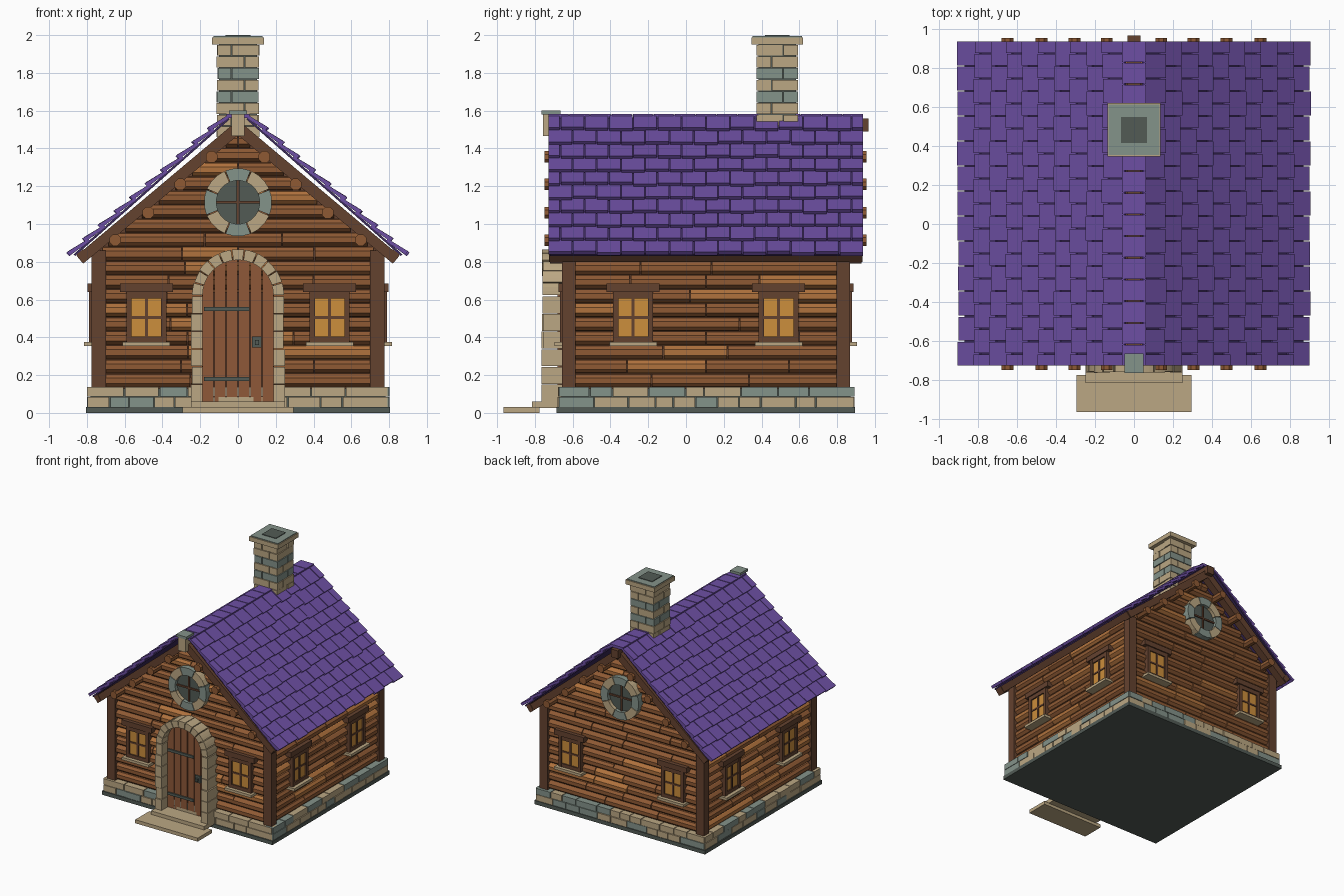
import bpy, bmesh, math, random
from mathutils import Matrix, Vector

if "Cube" in bpy.data.objects:
    bpy.data.objects.remove(bpy.data.objects["Cube"])

random.seed(4)
NAMES = ["roof_purple", "deep_purple", "log_brown", "log_light", "dark_timber",
         "door_wood", "sandstone", "grey_stone", "slate", "amber_glass"]
HEX = ["6D4FA3", "3B2A5C", "8F5A34", "B0723D", "64422F",
       "8E5838", "BBA783", "84938A", "525B55", "CC8E3C"]
PURPLE, DEEP, LOG, LIGHT, TIMBER, DOOR, SAND, GREY, SLATE, AMBER = range(10)
MATS = []
for name, h in zip(NAMES, HEX):
    m = bpy.data.materials.new(name)
    rgb = [int(h[i:i + 2], 16) / 255 for i in (0, 2, 4)]
    m.diffuse_color = [((c + 0.055) / 1.055) ** 2.4 for c in rgb] + [1]
    m.use_nodes = True
    m.node_tree.nodes["Principled BSDF"].inputs["Base Color"].default_value = m.diffuse_color
    MATS.append(m)


class Part:
    """Collects prisms and boxes, then becomes one named object."""
    def __init__(self, name):
        self.name, self.bm = name, bmesh.new()

    def prism(self, ring_a, ring_b, mat, mtx=Matrix()):
        a = [self.bm.verts.new(mtx @ Vector(p)) for p in ring_a]
        b = [self.bm.verts.new(mtx @ Vector(p)) for p in ring_b]
        n = len(a)
        faces = [a[::-1], b] + [[a[i], a[(i + 1) % n], b[(i + 1) % n], b[i]] for i in range(n)]
        for f in faces:
            self.bm.faces.new(f).material_index = mat

    def box(self, x0, x1, y0, y1, z0, z1, mat, mtx=Matrix()):
        ring = [(x0, y0), (x1, y0), (x1, y1), (x0, y1)]
        self.prism([(x, y, z0) for x, y in ring], [(x, y, z1) for x, y in ring], mat, mtx)

    def slab(self, pts, y0, y1, mat, mtx=Matrix()):
        """Outline in x, z pushed along y."""
        self.prism([(x, y0, z) for x, z in pts], [(x, y1, z) for x, z in pts], mat, mtx)

    def sector(self, cz, r0, r1, a0, a1, y0, y1, mat, mtx):
        arc = [a0 + (a1 - a0) * i / 3 for i in range(4)]
        pts = [(r1 * math.cos(a), cz + r1 * math.sin(a)) for a in arc]
        pts += [(r0 * math.cos(a), cz + r0 * math.sin(a)) for a in arc[::-1]]
        self.slab(pts, y0, y1, mat, mtx)

    def done(self):
        bmesh.ops.recalc_face_normals(self.bm, faces=self.bm.faces)
        me = bpy.data.meshes.new(self.name)
        self.bm.to_mesh(me)
        self.bm.free()
        for m in MATS:
            me.materials.append(m)
        bpy.context.collection.objects.link(bpy.data.objects.new(self.name, me))


def splits(a, b, lo, hi):
    """Cut a span into pieces of random length."""
    cuts = [a]
    while b - cuts[-1] > hi * 1.3:
        cuts.append(cuts[-1] + random.uniform(lo, hi))
    return list(zip(cuts, cuts[1:] + [b]))


def wall(x, y, deg):
    return Matrix.Translation((x, y, 0)) @ Matrix.Rotation(math.radians(deg), 4, 'Z')


# Wall frames: local x runs along the wall, local -y points outward
CY = 0.105
FRONT, BACK = wall(0, -0.61, 0), wall(0, 0.82, 180)
RIGHT, LEFT = wall(0.73, CY, 90), wall(-0.73, CY, -90)

# Foundation: slab and two courses of stones
p = Part("foundation")
p.box(-0.805, 0.805, -0.685, 0.895, 0, 0.032, SLATE)
p.box(-0.78, 0.78, -0.66, 0.87, 0.032, 0.13, SLATE)
for mtx, half, d in ((FRONT, 0.795, 0.065), (BACK, 0.795, 0.065),
                     (RIGHT, 0.78, 0.065), (LEFT, 0.78, 0.065)):
    for z0, z1 in ((0.032, 0.083), (0.087, 0.137)):
        for a, b in splits(-half, half, 0.09, 0.2):
            c = GREY if random.random() < 0.36 else SAND
            p.box(a + 0.003, b - 0.003, -d - random.uniform(0, 0.006), 0, z0, z1, c, mtx)
p.done()

# Inner wall core with gables
p = Part("wall_core")
p.slab([(-0.73, 0.1), (0.73, 0.1), (0.73, 0.9), (0, 1.51), (-0.73, 0.9)], -0.61, 0.82, TIMBER)
p.done()

# Stacked logs, shortened under the roof slope
p = Part("log_walls")
PITCH = 0.0745
for mtx, half, rows in ((FRONT, 0.72, 18), (BACK, 0.72, 18), (RIGHT, 0.70, 10), (LEFT, 0.70, 10)):
    for r in range(rows):
        z0 = 0.136 + r * PITCH
        z1 = z0 + PITCH - 0.003
        h = min(half, (1.53 - z1) / 0.84)
        if h < 0.03:
            continue
        pieces = splits(-h, 0, 0.25, 0.5) + splits(0, h, 0.25, 0.5) if r % 2 else splits(-h, h, 0.3, 0.65)
        for a, b in pieces:
            d = random.uniform(0.029, 0.036)
            prof = [(0, z0), (-0.014, z0 + 0.003), (-d, z0 + 0.02),
                    (-d, z1 - 0.022), (-0.014, z1 - 0.003), (0, z1)]
            p.prism([(a + 0.003, y, z) for y, z in prof], [(b - 0.003, y, z) for y, z in prof],
                    LIGHT if random.random() < 0.2 else LOG, mtx)
p.done()

# Corner posts
p = Part("corner_posts")
for s in (-1, 1):
    for y0, y1 in ((-0.657, -0.585), (0.797, 0.867)):
        p.box(min(s * 0.70, s * 0.775), max(s * 0.70, s * 0.775), y0, y1, 0.137, 0.86, TIMBER)
p.done()

# Windows: frame, panes, lintel, sill
p = Part("windows")
for mtx, u in ((FRONT, 0.485), (BACK, 0.485), (RIGHT, 0.385), (LEFT, 0.385)):
    for s in (-1, 1):
        m = mtx @ Matrix.Translation((s * u, 0, 0))
        p.box(-0.085, 0.085, -0.045, 0, 0.39, 0.62, AMBER, m)
        for q in (-1, 1):
            p.box(q * 0.092 - 0.014, q * 0.092 + 0.014, -0.058, 0, 0.375, 0.64, TIMBER, m)
        for z0, z1 in ((0.375, 0.405), (0.605, 0.64)):
            p.box(-0.08, 0.08, -0.056, 0, z0, z1, TIMBER, m)
        p.box(-0.008, 0.008, -0.052, 0, 0.4, 0.61, TIMBER, m)
        p.box(-0.08, 0.08, -0.051, 0, 0.498, 0.512, TIMBER, m)
        p.box(-0.14, 0.14, -0.066, 0, 0.64, 0.685, TIMBER, m)
        p.box(-0.126, 0.126, -0.086, 0, 0.354, 0.376, SAND, m)
p.done()

# Round gable windows with stone rings
p = Part("round_windows")
for mtx in (FRONT, BACK):
    for i in range(8):
        a = (i - 0.5) * math.pi / 4
        p.sector(1.115, 0.115, 0.18, a + 0.015, a + math.pi / 4 - 0.015, -0.075, 0,
                 SAND if i % 2 else GREY, mtx)
    disc = [(0.12 * math.cos(i * math.pi / 12), 1.115 + 0.12 * math.sin(i * math.pi / 12)) for i in range(24)]
    p.slab(disc, -0.045, 0, SLATE, mtx)
    p.box(-0.007, 0.007, -0.055, 0, 1.0, 1.23, TIMBER, mtx)
    p.box(-0.115, 0.115, -0.054, 0, 1.108, 1.122, TIMBER, mtx)
p.done()

# Door planks, hinges and handle
p = Part("door")
W = 0.38 / 6
p.box(-0.19, 0.19, -0.06, 0, 0.05, 0.64, TIMBER, FRONT)
for i in range(6):
    a, b = -0.19 + i * W + 0.003, -0.19 + (i + 1) * W - 0.003
    top = [(x, 0.62 + math.sqrt(0.195 ** 2 - x * x)) for x in (b, (a + b) / 2, a)]
    p.slab([(a, 0.055), (b, 0.055)] + top, -0.07, 0, DOOR, FRONT)
for z in (0.18, 0.55):
    p.box(-0.18, 0.06, -0.08, -0.06, z - 0.011, z + 0.011, SLATE, FRONT)
p.box(0.075, 0.125, -0.08, -0.06, 0.345, 0.405, SLATE, FRONT)
p.box(0.09, 0.11, -0.10, -0.06, 0.36, 0.385, SLATE, FRONT)
p.done()

# Stone door surround
p = Part("door_arch")
for s in (-1, 1):
    for i in range(6):
        z, j = 0.06 + i * 0.0935, random.uniform(0, 0.008)
        x0, x1 = sorted((s * 0.187, s * (0.242 + j)))
        p.box(x0, x1, -0.147 - j, 0, z, z + 0.0895, SAND, FRONT)
for i in range(11):
    a, j = i * math.pi / 11, random.uniform(0, 0.007)
    p.sector(0.622, 0.187, 0.24 + j, a + 0.012, a + math.pi / 11 - 0.012, -0.147 - j, 0, SAND, FRONT)
p.done()

p = Part("door_steps")
p.box(-0.295, 0.295, -0.965, -0.775, 0, 0.03, SAND)
p.box(-0.25, 0.25, -0.815, -0.65, 0.025, 0.06, SAND)
p.done()

# Roof timbers: gable rafters, eave boards, purlins, ridge beam
p = Part("roof_timbers")
for s in (-1, 1):
    rafter = [(0, 1.55), (s * 0.855, 0.832), (s * 0.82, 0.79), (0, 1.47)]
    for y0, y1 in ((-0.72, -0.655), (0.865, 0.93)):
        p.slab(rafter, y0, y1, TIMBER)
    p.slab([(s * 0.855, 0.84), (s * 0.82, 0.798), (s * 0.79, 0.823), (s * 0.82, 0.866)], -0.725, 0.935, TIMBER)
    for x, z in ((0.14, 1.355), (0.305, 1.21), (0.475, 1.06), (0.65, 0.915)):
        hexa = [(s * x + 0.033 * math.cos(k * math.pi / 4 + 0.4),
                 z + 0.033 * math.sin(k * math.pi / 4 + 0.4)) for k in range(8)]
        p.slab(hexa, -0.75, 0.955, LOG)
p.box(-0.033, 0.033, -0.72, 0.967, 1.49, 1.558, TIMBER)
p.done()

# Shingles: ten overlapping staggered rows on each slope
p = Part("roof_shingles")
EAVE, RIDGE = Vector((0.875, 0, 0.83)), Vector((0.05, 0, 1.56))
up = (RIDGE - EAVE).normalized()
nrm = Vector((-up.z, 0, up.x)) * -1
slope = Matrix((up, (0, 1, 0), nrm)).transposed().to_4x4()
slope.translation = EAVE
L = (RIDGE - EAVE).length
STEP = L / 10
Y0, Y1, N = -0.73, 0.94, 13
TW = (Y1 - Y0) / N
for s in (1, -1):
    m = Matrix.Scale(s, 4, (1, 0, 0)) @ slope
    p.box(0.01, L, Y0 + 0.01, Y1 - 0.01, -0.008, 0.004, DEEP, m)
    for r in range(10):
        edges = [Y0] + [Y0 + (k + (0.5 if r % 2 else 1)) * TW for k in range(N)]
        edges = [e for e in edges if e < Y1 - 0.02] + [Y1]
        for a, b in zip(edges, edges[1:]):
            s0 = r * STEP - random.uniform(0, 0.014)
            s1 = (r + 1) * STEP + 0.012
            prof = [(s0, 0.012), (s1, 0.0), (s1, 0.014), (s0, 0.036)]
            p.prism([(u, a + 0.003, n) for u, n in prof], [(u, b - 0.003, n) for u, n in prof], PURPLE, m)
p.done()

# Flat ridge caps and front ridge stone
p = Part("ridge_caps")
C = (Y1 - Y0) / 15
for i in range(15):
    p.box(-0.062, 0.062, Y0 + i * C + 0.003, Y0 + (i + 1) * C - 0.003, 1.56, 1.582, PURPLE)
p.done()
p = Part("ridge_stone")
p.box(-0.035, 0.035, -0.757, -0.67, 1.465, 1.58, SAND)
p.box(-0.048, 0.048, -0.765, -0.665, 1.58, 1.602, GREY)
p.done()

# Chimney: brick courses around a core, then the cap
p = Part("chimney")
QY = 0.483
p.box(-0.1, 0.1, QY - 0.1, QY + 0.1, 1.45, 1.95, SLATE)
H = 0.0617
for r in range(8):
    z = 1.95 - (r + 1) * H
    c = GREY if r in (2, 4) else SAND
    cx, cy = (0.035, -0.03) if r % 2 else (-0.035, 0.03)
    for x0, x1 in ((-0.11, cx - 0.003), (cx + 0.003, 0.11)):
        for y0, y1 in ((-0.11, cy - 0.003), (cy + 0.003, 0.11)):
            j = random.uniform(-0.004, 0.004)
            p.box(x0 - j * (x0 < -0.1), x1 + j * (x1 > 0.1), QY + y0, QY + y1, z + 0.003, z + H - 0.002, c)
p.box(-0.137, 0.137, QY - 0.137, QY + 0.137, 1.95, 1.988, SAND)
p.box(-0.13, 0.13, QY - 0.13, QY + 0.13, 1.988, 1.995, GREY)
p.box(-0.066, 0.066, QY - 0.066, QY + 0.066, 1.99, 2.0, SLATE)
p.done()
